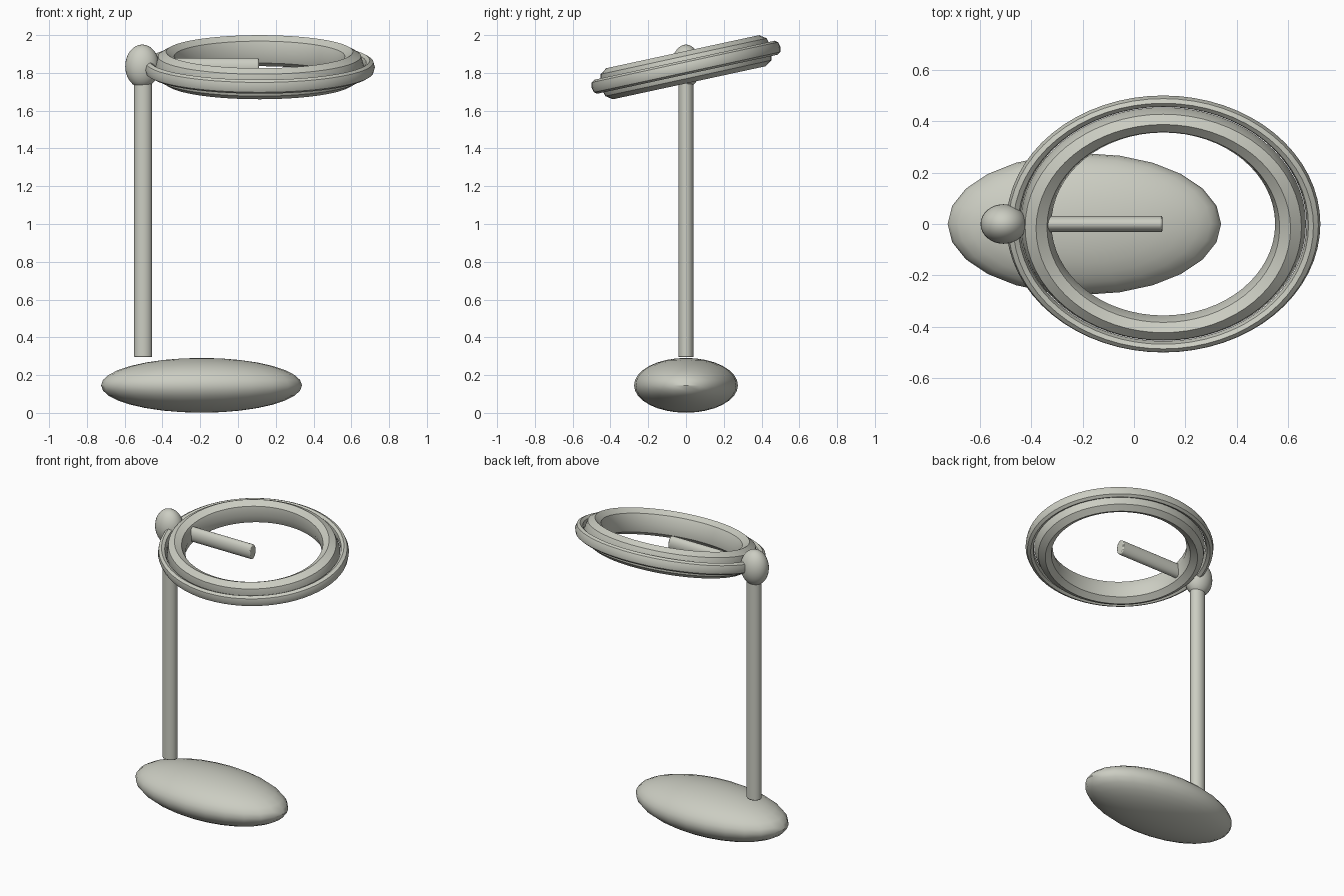
import bpy
import math

cube = bpy.data.objects.get("Cube")
if cube:
    bpy.data.objects.remove(cube, do_unlink=True)

mat = bpy.data.materials.new("warm light grey")
mat.use_nodes = True
GREY = (0.60, 0.61, 0.54, 1)
mat.diffuse_color = GREY
mat.node_tree.nodes["Principled BSDF"].inputs["Base Color"].default_value = GREY

TILT = math.radians(12.2)
RING_CENTRE = (0.114, 0, 1.83)


def finish(name, scale, angle=35):
    """Name, scale, shade and colour the newly added part."""
    ob = bpy.context.object
    ob.name = name
    ob.scale = scale
    bpy.ops.object.transform_apply(location=False, rotation=False, scale=True)
    bpy.ops.object.shade_smooth_by_angle(angle=math.radians(angle))
    ob.data.materials.append(mat)
    return ob


def ellipsoid(name, centre, radii, segments, rings):
    bpy.ops.mesh.primitive_uv_sphere_add(
        segments=segments, ring_count=rings, radius=1, location=centre,
        rotation=(0, 0, 0))
    return finish(name, radii)


def ring(name, major, minor):
    """Oval ring with an eight-sided section, tilted up at the back."""
    bpy.ops.mesh.primitive_torus_add(
        major_segments=64, minor_segments=8, major_radius=major,
        minor_radius=minor, location=RING_CENTRE)
    ob = finish(name, (1, 1 / 1.195, 1.4))
    ob.rotation_euler.x = TILT
    return ob


def rod(name, centre, length, scale):
    bpy.ops.mesh.primitive_cylinder_add(
        vertices=32, radius=1, depth=length, location=centre)
    ob = finish(name, scale)
    bevel = ob.modifiers.new("soft rim", 'BEVEL')
    bevel.width = 0.006
    bevel.segments = 2
    bevel.limit_method = 'ANGLE'
    bevel.angle_limit = math.radians(40)
    return ob


# Oval base, upright pole and the ball joint on top
ellipsoid("base", (-0.193, 0, 0.146), (0.532, 0.275, 0.145), 24, 16)
rod("pole", (-0.502, 0, 1.05), 1.51, (0.048, 0.04, 1))
ellipsoid("ball_joint", (-0.507, 0, 1.835), (0.09, 0.077, 0.115), 32, 16)

# Lamp ring with its outer band
ring("lamp_ring", 0.495, 0.06)
ring("outer_band", 0.584, 0.027)

# Arm from the ball joint to the middle of the ring
arm = rod("arm", (-0.195, 0, 1.83), 0.61, (0.048, 0.032, 1))
arm.rotation_euler.y = math.radians(90)
